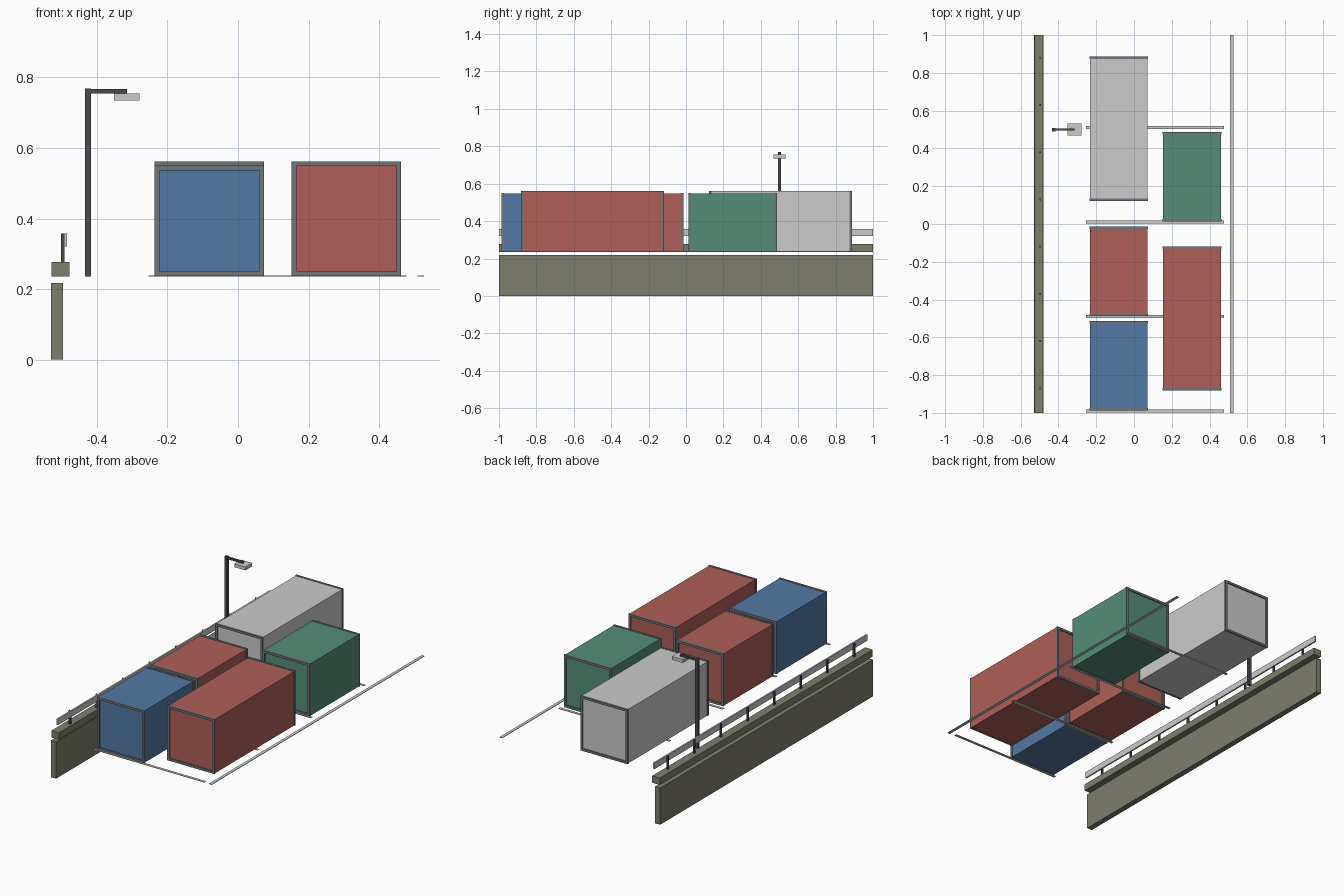
import bpy

if "Cube" in bpy.data.objects:
    bpy.data.objects.remove(bpy.data.objects["Cube"])


def mat(name, r, g, b):
    m = bpy.data.materials.new(name)
    m.diffuse_color = (r, g, b, 1)
    m.use_nodes = True
    m.node_tree.nodes["Principled BSDF"].inputs["Base Color"].default_value = m.diffuse_color
    return m


OLIVE = mat("concrete_olive", 0.21, 0.21, 0.155)
DARK = mat("dark_metal", 0.07, 0.07, 0.075)
FRAME = mat("frame_grey", 0.16, 0.18, 0.20)
BLUE = mat("blue_paint", 0.085, 0.19, 0.37)
RED = mat("red_paint", 0.43, 0.115, 0.095)
GREEN = mat("green_paint", 0.09, 0.27, 0.185)


def box(name, x, y, z, material=None):
    """Box from (min, max) pairs on each axis."""
    bpy.ops.mesh.primitive_cube_add(
        size=1, location=[(a + b) / 2 for a, b in (x, y, z)])
    ob = bpy.context.object
    ob.name = name
    ob.scale = [b - a for a, b in (x, y, z)]
    bpy.ops.object.transform_apply(location=False, rotation=False, scale=True)
    if material:
        ob.data.materials.append(material)
    return ob


GROUND = 0.238

# Quay wall and coping
box("quay_wall", (-0.53, -0.496), (-1, 1), (0, 0.218), OLIVE)
box("wall_coping", (-0.528, -0.478), (-1, 1), (0.236, 0.277), OLIVE)

# Guard rail on posts
for i in range(8):
    y = -0.87 + 0.25 * i
    box("rail_post", (-0.501, -0.491), (y - 0.005, y + 0.005), (0.277, 0.357), DARK)
box("guard_rail", (-0.493, -0.484), (-1, 1), (0.321, 0.357))

# Painted ground lines
for i in range(4):
    y = -0.99 + 0.5 * i
    box("bay_line", (-0.253, 0.477), (y - 0.008, y + 0.008), (0.236, 0.239))
box("lane_line", (0.509, 0.527), (-1, 1), (0.236, 0.239))

# Lamp
box("lamp_pole", (-0.434, -0.416), (0.491, 0.509), (0.236, 0.769), DARK)
box("lamp_arm", (-0.43, -0.315), (0.495, 0.505), (0.755, 0.767), DARK)
box("lamp_head", (-0.352, -0.279), (0.468, 0.532), (0.735, 0.755))


def container(name, cx, cy, length, top, paint):
    """Painted body with a rectangular frame of bars at each end."""
    w, h, t, e = 0.153, length / 2, 0.0135, 0.002
    box(name + "_body", (cx - w, cx + w), (cy - h, cy + h),
        (GROUND + 0.001, top - e), paint)
    wo = w + e
    for s in (-1, 1):
        y = sorted((cy + s * (h - 0.006), cy + s * (h + 0.007)))
        for side in (-1, 1):
            x = sorted((cx + side * wo, cx + side * (wo - t)))
            box(name + "_corner_post", x, y, (GROUND, top), FRAME)
        for z0 in (GROUND, top - t):
            box(name + "_end_beam", (cx - wo + t, cx + wo - t), y, (z0, z0 + t), FRAME)


LEFT, RIGHT = -0.081, 0.307
container("blue_container", LEFT, -0.75, 0.46, 0.55, BLUE)
container("short_red_container", LEFT, -0.25, 0.46, 0.55, RED)
container("grey_container", LEFT, 0.505, 0.75, 0.562, None)
container("long_red_container", RIGHT, -0.5, 0.75, 0.562, RED)
container("green_container", RIGHT, 0.25, 0.46, 0.55, GREEN)
